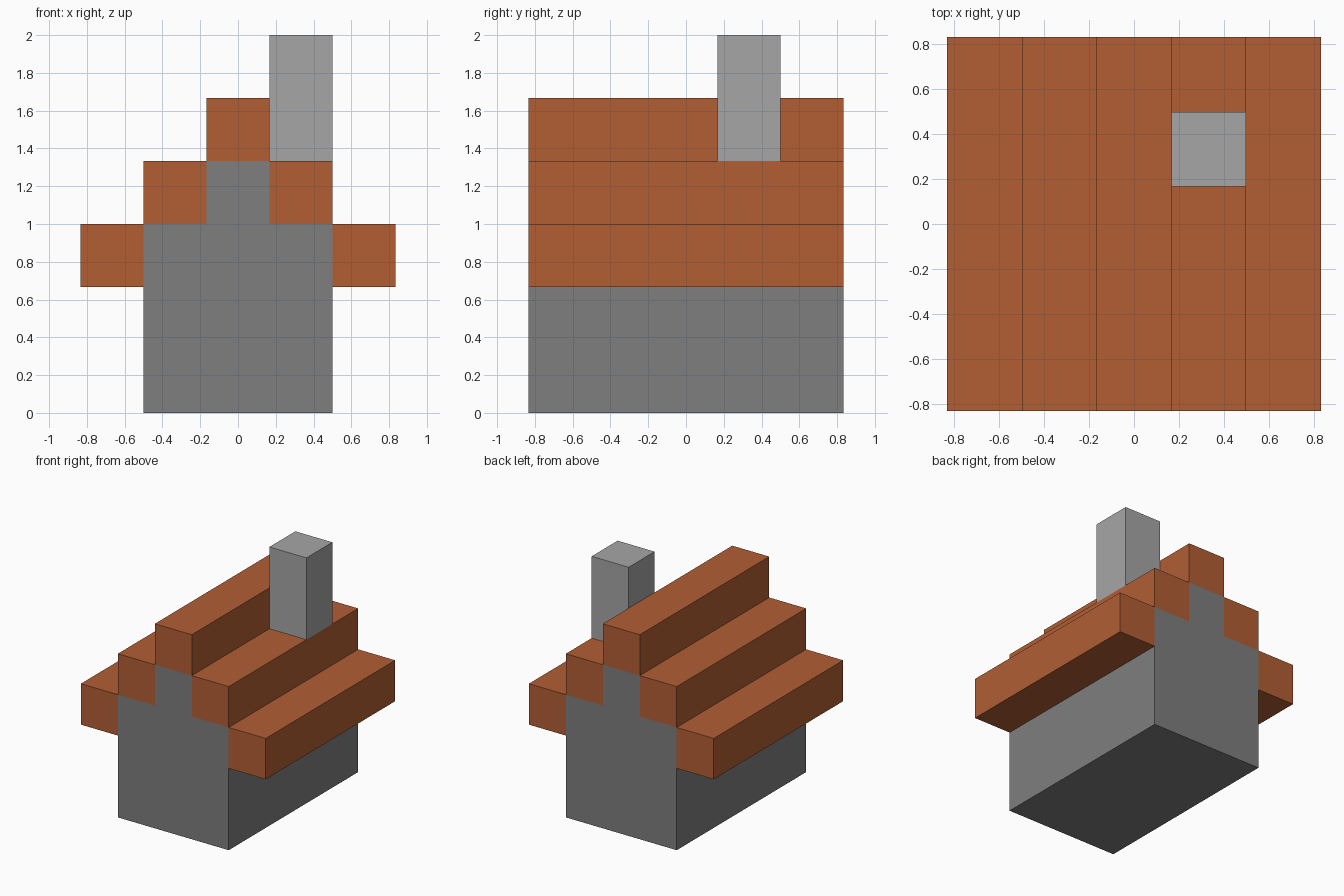
import bpy
import bmesh

cube = bpy.data.objects.get("Cube")
if cube:
    bpy.data.objects.remove(cube, do_unlink=True)

U = 1 / 3          # block size
HALF = 2.5 * U     # half the house length


def material(name, color):
    mat = bpy.data.materials.new(name)
    mat.use_nodes = True
    mat.diffuse_color = (*color, 1)
    mat.node_tree.nodes["Principled BSDF"].inputs["Base Color"].default_value = (*color, 1)
    return mat


def prism(name, profile, y0, y1, mat):
    """Extrude an x-z profile (counter-clockwise from the front) from y0 to y1."""
    bm = bmesh.new()
    face = bm.faces.new([bm.verts.new((x, y0, z)) for x, z in profile])
    geom = bmesh.ops.extrude_face_region(bm, geom=[face])["geom"]
    moved = [v for v in geom if isinstance(v, bmesh.types.BMVert)]
    bmesh.ops.translate(bm, verts=moved, vec=(0, y1 - y0, 0))
    bmesh.ops.recalc_face_normals(bm, faces=bm.faces)
    mesh = bpy.data.meshes.new(name)
    bm.to_mesh(mesh)
    bm.free()
    mesh.materials.append(mat)
    obj = bpy.data.objects.new(name, mesh)
    bpy.context.collection.objects.link(obj)
    return obj


def block(name, x0, x1, z0, z1, y0, y1, mat):
    return prism(name, [(x0, z0), (x1, z0), (x1, z1), (x0, z1)], y0, y1, mat)


stone = material("wall grey", (0.209, 0.209, 0.209))
tile = material("roof orange", (0.445, 0.112, 0.034))
pale = material("chimney light grey", (0.381, 0.381, 0.381))

# Walls with stepped gables
right_half = [(1.5 * U, 0), (1.5 * U, 3 * U), (0.5 * U, 3 * U), (0.5 * U, 4 * U)]
prism("walls", right_half + [(-x, z) for x, z in reversed(right_half)], -HALF, HALF, stone)

# Stepped roof: ridge, then a middle beam and an eave beam on each side
block("roof_ridge", -0.5 * U, 0.5 * U, 4 * U, 5 * U, -HALF, HALF, tile)
for side, s in (("left", 1), ("right", -1)):
    for part, inner, bottom in (("roof_step", 0.5, 3), ("roof_eave", 1.5, 2)):
        x0, x1 = sorted((s * inner * U, s * (inner + 1) * U))
        block(f"{part}_{side}", x0, x1, bottom * U, (bottom + 1) * U, -HALF, HALF, tile)

# Chimney standing on the left roof step
block("chimney", 0.5 * U, 1.5 * U, 4 * U, 6 * U, 0.5 * U, 1.5 * U, pale)
